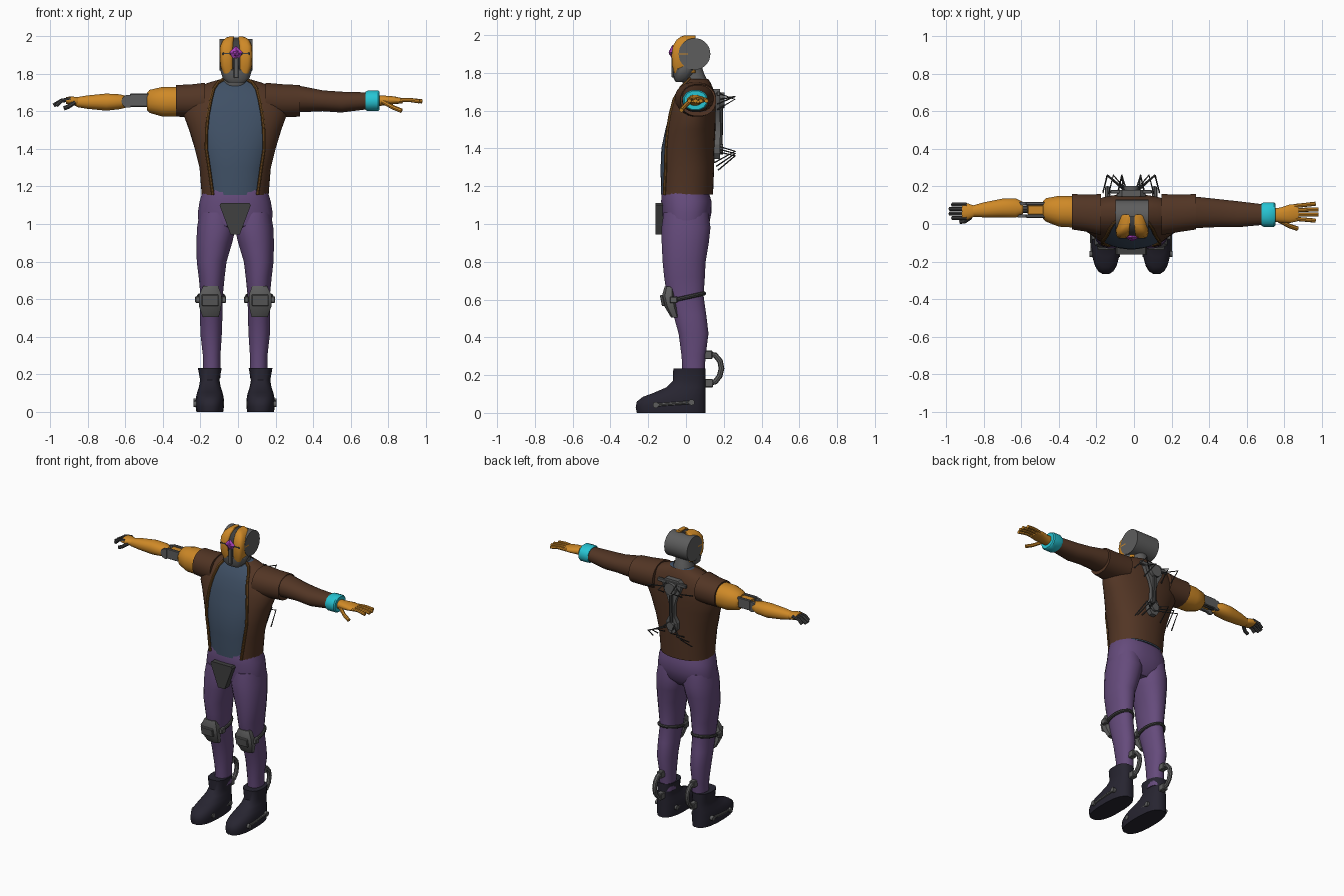
import bpy, bmesh
from math import sin, cos, pi, asin, radians
from mathutils import Matrix, Vector

if "Cube" in bpy.data.objects:
    bpy.data.objects.remove(bpy.data.objects["Cube"])

CX = -0.015  # body centre line


def mat(name, r, g, b):
    m = bpy.data.materials.new(name)
    m.diffuse_color = (r, g, b, 1)
    m.use_nodes = True
    m.node_tree.nodes["Principled BSDF"].inputs["Base Color"].default_value = m.diffuse_color
    return m


ORANGE = mat("orange", .62, .25, .02)
BROWN = mat("brown", .085, .036, .018)
TRIM = mat("trim", .16, .07, .015)
BLUE = mat("blue", .05, .08, .13)
PURPLE = mat("purple", .13, .07, .2)
BOOT = mat("boot", .02, .018, .03)
CYAN = mat("cyan", .02, .55, .65)
GEM = mat("gem", .4, .05, .5)
GREY = mat("grey", .11, .11, .11)
DARK = mat("dark_grey", .05, .05, .05)


def finish(name, bm, m, angle=40):
    bmesh.ops.recalc_face_normals(bm, faces=bm.faces)
    me = bpy.data.meshes.new(name)
    bm.to_mesh(me)
    bm.free()
    for p in me.polygons:
        p.use_smooth = True
    me.set_sharp_from_angle(angle=radians(angle))
    ob = bpy.data.objects.new(name, me)
    bpy.context.collection.objects.link(ob)
    me.materials.append(m)
    return ob


def sgnpow(v, p):
    return abs(v) ** p * (1 if v >= 0 else -1)


def loft(name, rings, m, axis='z', n=20, e=2.2, gap=False):
    """Rings (t, a, b, ra, rb[, gap half width]); superellipse sections along z (a,b=x,y) or x (a,b=y,z)."""
    bm = bmesh.new()
    rows = []
    for r in rings:
        t, a, b, ra, rb = r[:5]
        g = asin(min(1, r[5] / ra) ** (e / 2)) if gap else 0
        row = []
        for i in range(n + 1 if gap else n):
            th = g + (2 * pi - 2 * g) * i / n if gap else 2 * pi * (i + .5) / n
            u = a + ra * sgnpow(sin(th), 2 / e)
            v = b - rb * sgnpow(cos(th), 2 / e)
            row.append(bm.verts.new((u, v, t) if axis == 'z' else (t, u, v)))
        rows.append(row)
    for p, q in zip(rows, rows[1:]):
        for i in range(n):
            j = i + 1 if gap else (i + 1) % n
            bm.faces.new((p[i], p[j], q[j], q[i]))
    if not gap:
        bm.faces.new(rows[0])
        bm.faces.new(rows[-1])
    return finish(name, bm, m)


def tube(name, pts, r, m, cyclic=False, res=2):
    cu = bpy.data.curves.new(name, 'CURVE')
    cu.dimensions = '3D'
    cu.bevel_depth, cu.bevel_resolution, cu.use_fill_caps = r, res, True
    sp = cu.splines.new('POLY')
    sp.points.add(len(pts) - 1)
    for p, co in zip(sp.points, pts):
        p.co = (*co, 1)
    sp.use_cyclic_u = cyclic
    tmp = bpy.data.objects.new(name, cu)
    bpy.context.collection.objects.link(tmp)
    me = bpy.data.meshes.new_from_object(tmp.evaluated_get(bpy.context.evaluated_depsgraph_get()))
    bpy.data.objects.remove(tmp)
    bm = bmesh.new()
    bm.from_mesh(me)
    return finish(name, bm, m)


def box(name, c, s, m, bevel=.004, rx=0):
    bm = bmesh.new()
    bmesh.ops.create_cube(bm, size=1, matrix=Matrix.Translation(c) @ Matrix.Rotation(rx, 4, 'X') @ Matrix.Diagonal((*s, 1)))
    bmesh.ops.bevel(bm, geom=bm.edges[:], offset=bevel, segments=1, affect='EDGES')
    return finish(name, bm, m, 30)


def disc(name, c, r, h, axis, m, n=24):
    bm = bmesh.new()
    rot = Matrix.Rotation(pi / 2, 4, 'Y' if axis == 'x' else 'X')
    bmesh.ops.create_cone(bm, cap_ends=True, segments=n, radius1=r, radius2=r, depth=h, matrix=Matrix.Translation(c) @ rot)
    return finish(name, bm, m)


def plate(name, half, y0, y1, m):
    """Mirrored (half width, z) outline extruded from y0 to y1."""
    bm = bmesh.new()
    out = [(w, z) for w, z in half] + [(-w, z) for w, z in reversed(half)]
    f = bm.faces.new([bm.verts.new((CX + w, y0, z)) for w, z in out])
    ex = bmesh.ops.extrude_face_region(bm, geom=[f])
    bmesh.ops.translate(bm, vec=(0, y1 - y0, 0), verts=[v for v in ex['geom'] if isinstance(v, bmesh.types.BMVert)])
    return finish(name, bm, m, 30)


# Torso: shirt under an open jacket with trimmed edges
torso = [(1.155, CX, 0, .178, .143, .115), (1.3, CX, .002, .19, .147, .135), (1.4, CX, .005, .215, .146, .15),
         (1.5, CX, .018, .245, .138, .148), (1.58, CX, .03, .275, .128, .14), (1.66, CX, .042, .27, .115, .125),
         (1.72, CX, .053, .22, .09, .11), (1.752, CX, .06, .14, .068, .088), (1.768, CX, .062, .085, .055, .06)]
loft("shirt", [(z, x, y, a - .01, b - .01) for z, x, y, a, b, g in torso], BLUE, n=32)
loft("jacket", torso, BROWN, n=32, gap=True)
for s in (-1, 1):
    tube("jacket_trim", [(x + s * (g + .004), y - b * (1 - (g / a) ** 2.2) ** (1 / 2.2), z)
                         for z, x, y, a, b, g in torso], .009, TRIM)
    loft("jacket_shoulder", [(s * .16 + CX, .05, 1.66, .11, .092), (s * .25, .058, 1.655, .1, .088),
                             (s * .33, .065, 1.655, .095, .085)], BROWN, 'x')

# Left arm: sleeve, cuff and bare hand
loft("sleeve", [(.32, .062, 1.665, .085, .072), (.45, .058, 1.655, .075, .056), (.55, .052, 1.648, .07, .056),
                (.69, .05, 1.655, .055, .045)], BROWN, 'x')
loft("cuff", [(.678, .05, 1.655, .062, .05), (.69, .05, 1.655, .067, .056), (.745, .05, 1.655, .067, .056),
              (.752, .05, 1.655, .06, .05)], CYAN, 'x', n=12)
loft("left_palm", [(.74, .048, 1.655, .036, .03), (.78, .048, 1.657, .04, .026), (.83, .055, 1.658, .05, .021),
                   (.875, .06, 1.655, .045, .014)], ORANGE, 'x', n=16)
for y0, y1, x1 in ((.095, .108, .965), (.073, .078, .98), (.05, .05, .98), (.028, .018, .965)):
    tube("left_finger", [(.85, y0, 1.657), (.91, (y0 + y1) / 2, 1.66), (x1, y1, 1.652)], .011, ORANGE)
tube("left_thumb", [(.77, .02, 1.65), (.825, -.01, 1.62), (.87, -.025, 1.602)], .012, ORANGE)

# Right arm: mechanical, with forked elbow and grey fingers
loft("right_upper_arm", [(-.31, .065, 1.65, .085, .08), (-.40, .068, 1.65, .083, .08), (-.47, .075, 1.652, .062, .062),
                         (-.485, .075, 1.652, .045, .045)], ORANGE, 'x')
for y in (.042, .108):
    box("elbow_fork", (-.52, y, 1.658), (.11, .018, .07), GREY)
    disc("elbow_disc", (-.585, y, 1.652), .034, .016, 'y', GREY)
box("elbow_bar", (-.52, .075, 1.66), (.09, .05, .05), ORANGE)
tube("elbow_core", [(-.47, .075, 1.652), (-.64, .08, 1.65)], .02, DARK)
loft("right_forearm", [(-.59, .085, 1.65, .032, .03), (-.63, .085, 1.65, .052, .04), (-.70, .085, 1.648, .05, .046),
                       (-.80, .075, 1.648, .04, .036), (-.86, .068, 1.648, .03, .026)], ORANGE, 'x')
loft("right_palm", [(-.85, .068, 1.65, .03, .024), (-.885, .066, 1.655, .045, .024), (-.915, .066, 1.657, .045, .018)],
     ORANGE, 'x', n=16)
for y, x1 in ((.103, -.965), (.08, -.98), (.055, -.98), (.032, -.965)):
    tube("right_finger", [(-.89, y, 1.664), (-.94, y, 1.655), (x1, y, 1.63)], .011, DARK)
tube("right_thumb", [(-.87, .035, 1.645), (-.9, .015, 1.625), (-.925, .012, 1.615)], .012, DARK)

# Neck, head drum and split face mask
HX = -.01
loft("neck", [(1.73, CX, .05, .065, .065), (1.765, CX, .045, .066, .066), (1.80, HX, .035, .05, .06),
              (1.85, HX, .03, .05, .05)], GREY)
disc("head_drum", (HX, .045, 1.90), .084, .175, 'x', GREY, 32)
prof = [(1.80, .07, -.063), (1.84, .084, -.074), (1.90, .088, -.077), (1.945, .085, -.069), (1.975, .072, -.05),
        (1.992, .052, -.028), (1.998, .03, -.008)]
for s in (-1, 1):
    loft("mask_half", [(z, HX + s * (w + .012) / 2, (f + .05) / 2, (w - .012) / 2, (.05 - f) / 2)
                       for z, w, f in prof], ORANGE, e=3.5)
loft("mask_core", [(z - .006, HX, (f + .05) / 2, w * .85, (.05 - f) / 2 - .01) for z, w, f in prof], DARK, e=3)
loft("jaw", [(1.752, HX, -.03, .045, .025), (1.775, HX, -.022, .072, .046), (1.82, HX, -.005, .086, .062),
             (1.845, HX, .02, .085, .045)], GREY, n=16, e=3)
box("nose_bar", (HX, -.068, 1.84), (.026, .018, .13), GREY)
box("brow_bar", (HX, -.066, 1.905), (.15, .02, .016), DARK)
bm = bmesh.new()
bmesh.ops.create_icosphere(bm, subdivisions=1, radius=1,
                           matrix=Matrix.Translation((HX, -.072, 1.908)) @ Matrix.Diagonal((.022, .022, .022, 1)))
finish("eye_lens", bm, GEM, 10)
bm = bmesh.new()
bmesh.ops.create_uvsphere(bm, u_segments=4, v_segments=2, radius=1,
                          matrix=Matrix.Translation((HX, -.072, 1.908)) @ Matrix.Diagonal((.04, .02, .04, 1)))
finish("eye_gem", bm, GEM, 10)

# Hips and front guard
loft("hips", [(.945, CX, .01, .09, .07), (.99, CX, 0, .195, .122), (1.06, CX, .003, .2, .132), (1.12, CX, .002, .19, .134),
              (1.17, CX, -.005, .175, .125), (1.2, CX, -.005, .165, .115)], PURPLE, n=28, e=2.4)
plate("groin_guard", [(.025, .945), (.083, 1.10), (.075, 1.112)], -.162, -.11, DARK)

# Legs, knee guards, boots and heel hooks
leg = [(.18, .125, .04, .048, .058), (.3, .125, .04, .047, .064), (.42, .128, .04, .058, .08), (.52, .127, .02, .06, .088),
       (.62, .125, -.004, .06, .098), (.72, .125, -.008, .07, .109), (.8, .125, -.01, .08, .115),
       (.9, .111, -.004, .096, .126), (.98, .1, 0, .104, .131), (1.06, .1, 0, .09, .12)]
boot = [(0, -.262, .072), (.03, -.268, .076), (.06, -.262, .076), (.085, -.23, .073), (.105, -.175, .068),
        (.135, -.105, .058), (.17, -.07, .052), (.235, -.068, .064)]
for s in (-1, 1):
    def X(d):
        return CX + s * d
    loft("leg", [(z, X(d), y, a, b) for z, d, y, a, b in leg], PURPLE)
    loft("knee_guard", [(.505, X(.13), -.058, .045, .022), (.56, X(.133), -.08, .062, .034),
                        (.62, X(.133), -.093, .064, .036), (.67, X(.13), -.088, .042, .026)], GREY, n=8, e=3)
    box("knee_plate", (X(.133), -.125, .595), (.09, .016, .06), GREY, rx=radians(12))
    tube("knee_strap", [(X(.128) + .068 * cos(t), -.005 + .1 * sin(t), .61 + .022 * sin(t))
                        for t in [2 * pi * i / 24 for i in range(24)]], .011, DARK, True)
    for k in (-1, 1):
        box("knee_lug", (X(.13) + k * .07, -.065, .598), (.025, .04, .035), GREY)
        tube("boot_bar", [(X(.14) + k * .068, -.16, .042), (X(.14) + k * .07, .03, .056)], .009, GREY)
        for y, z in ((-.16, .042), (.03, .056)):
            disc("boot_rivet", (X(.14) + k * .07, y, z), .016, .022, 'x', GREY, 16)
    loft("boot", [(z, X(.135), (f + .105) / 2, w, (.105 - f) / 2) for z, f, w in boot], BOOT, e=2.5)
    box("hook_top", (X(.125), .115, .307), (.035, .05, .045), GREY)
    box("hook_base", (X(.125), .118, .157), (.035, .05, .045), GREY)
    tube("heel_hook", [(X(.125), y, z) for y, z in ((.12, .31), (.155, .305), (.18, .275), (.188, .235),
                                                    (.178, .195), (.155, .165), (.12, .157))], .015, GREY)

# Spine machine with thin folding legs
plate("spine_plate", [(.018, 1.345), (.04, 1.375), (.042, 1.42), (.02, 1.46), (.02, 1.54), (.035, 1.59), (.062, 1.64),
                      (.075, 1.69), (.05, 1.715)], .145, .18, GREY)
disc("spine_hub", (CX, .18, 1.655), .042, .045, 'y', GREY, 16)
disc("spine_lower_hub", (CX, .178, 1.395), .028, .035, 'y', GREY, 16)
tube("spine_rod", [(CX, .185, 1.655), (CX, .18, 1.39)], .013, DARK)
box("spine_crossbar", (CX, .172, 1.69), (.22, .02, .025), GREY)
for s in (-1, 1):
    for d, k in ((.05, 0), (.13, 1)):
        tube("upper_spine_leg", [(CX + s * .04, .18, 1.69 - k * .03), (CX + s * d, .258, 1.66 + k * .015),
                                 (CX + s * (d + .02), .165, 1.605 + k * .03)], .004, DARK, res=1)
    for d, k in ((.05, 0), (.095, 1), (.125, 2)):
        tube("lower_spine_leg", [(CX + s * .025, .178, 1.41 - k * .015), (CX + s * d, .26, 1.385 - k * .012),
                                 (CX + s * (d + .025), .15 + k * .01, 1.325 - k * .02)], .004, DARK, res=1)
